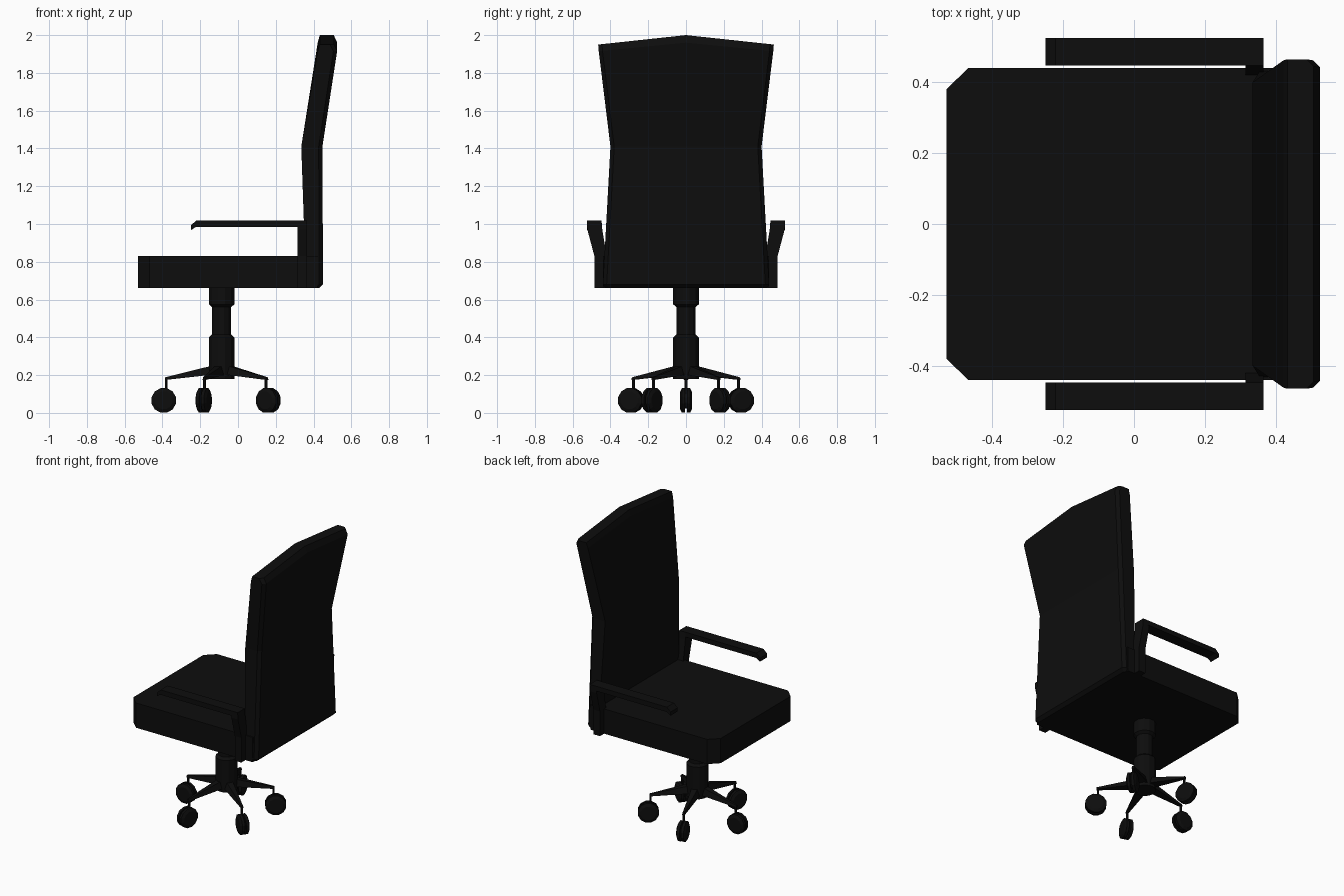
import bpy, bmesh, math
from mathutils import Matrix, Vector

if "Cube" in bpy.data.objects:
    bpy.data.objects.remove(bpy.data.objects["Cube"])

black = bpy.data.materials.new("near_black")
black.diffuse_color = (0.004, 0.004, 0.004, 1)
black.use_nodes = True
black.node_tree.nodes["Principled BSDF"].inputs["Base Color"].default_value = black.diffuse_color
CX = -0.087  # column centre


def loft(name, rings, matrix=Matrix()):
    """Skin a list of equal-length point rings and cap both ends."""
    bm = bmesh.new()
    vs = [[bm.verts.new(matrix @ Vector(p)) for p in r] for r in rings]
    n = len(vs[0])
    for a, b in zip(vs, vs[1:]):
        for i in range(n):
            j = (i + 1) % n
            bm.faces.new((a[i], a[j], b[j], b[i]))
    bm.faces.new(vs[0][::-1])
    bm.faces.new(vs[-1])
    bmesh.ops.recalc_face_normals(bm, faces=bm.faces)
    me = bpy.data.meshes.new(name)
    bm.to_mesh(me)
    bm.free()
    me.materials.append(black)
    ob = bpy.data.objects.new(name, me)
    bpy.context.collection.objects.link(ob)
    return ob


def lathe(name, profile, sides, matrix):
    """Turned part from (radius, height) pairs."""
    rings = [[(r * math.cos((i + .5) * math.tau / sides),
               r * math.sin((i + .5) * math.tau / sides), z) for i in range(sides)]
             for r, z in profile]
    return loft(name, rings, matrix)


# seat with chamfered front corners
outline = [(-.53, -.38), (-.468, -.44), (.42, -.44), (.42, .44), (-.468, .44), (-.53, .38)]
loft("seat", [[(x, y, z) for x, y in outline] for z in (.66, .83)])


# backrest: levels of (z, front x, rear x, half width, rise in the middle)
def back_ring(z, xf, xr, w, rise):
    c = .02
    pts = [(xf, -w), (xf, 0), (xf, w), (xr - c, w), (xr, w - c),
           (xr, 0), (xr, c - w), (xr - c, -w)]
    return [(x, y, z + rise * (1 - abs(y) / w)) for x, y in pts]


loft("backrest", [back_ring(*a) for a in (
    (.66, .36, .43, .43, 0), (.68, .36, .45, .44, 0),
    (1.41, .335, .447, .40, 0), (1.915, .422, .525, .462, .045),
    (1.95, .433, .507, .465, .05))])

# armrests: lower bracket, flared post, pad with a drooping tip
for s, side in ((1, "left"), (-1, "right")):
    flip = Matrix.Diagonal((1, s, 1, 1))
    post = [(.66, .42, .485), (.83, .42, .485), (.97, .443, .522), (1.018, .447, .525)]
    loft(side + "_arm_post",
         [[(.315, a, z), (.365, a, z), (.365, b, z), (.315, b, z)] for z, a, b in post], flip)
    pad = [(-.25, .967), (-.25, .992), (-.222, 1.018), (.33, 1.018), (.33, .985), (-.222, .985)]
    loft(side + "_arm_pad", [[(x, y, z) for x, z in pad] for y in (.447, .525)], flip)

# gas column
lathe("column", [(.07, .18), (.07, .40), (.053, .415), (.053, .56), (.07, .575), (.07, .66)],
      12, Matrix.Translation((CX, 0, 0)))

# five-star base with twin-wheel casters
for k in range(5):
    M = Matrix.Translation((CX, 0, 0)) @ Matrix.Rotation(math.pi + k * math.tau / 5, 4, 'Z')
    leg = [(.03, .035, .195, .255), (.07, .032, .20, .245), (.30, .009, .174, .188)]
    loft(f"base_leg_{k}", [[(r, -w, a), (r, w, a), (r, w * .6, b), (r, -w * .6, b)]
                           for r, w, a, b in leg], M)
    lathe(f"caster_pin_{k}", [(.008, .06), (.008, .185)], 6, M @ Matrix.Translation((.292, 0, 0)))
    axle = M @ Matrix.Translation((.306, 0, .066)) @ Matrix.Rotation(math.pi / 2, 4, 'X')
    lathe(f"caster_{k}", [(.048, -.031), (.067, -.022), (.067, -.005), (.045, -.005),
                          (.045, .005), (.067, .005), (.067, .022), (.048, .031)], 12, axle)
